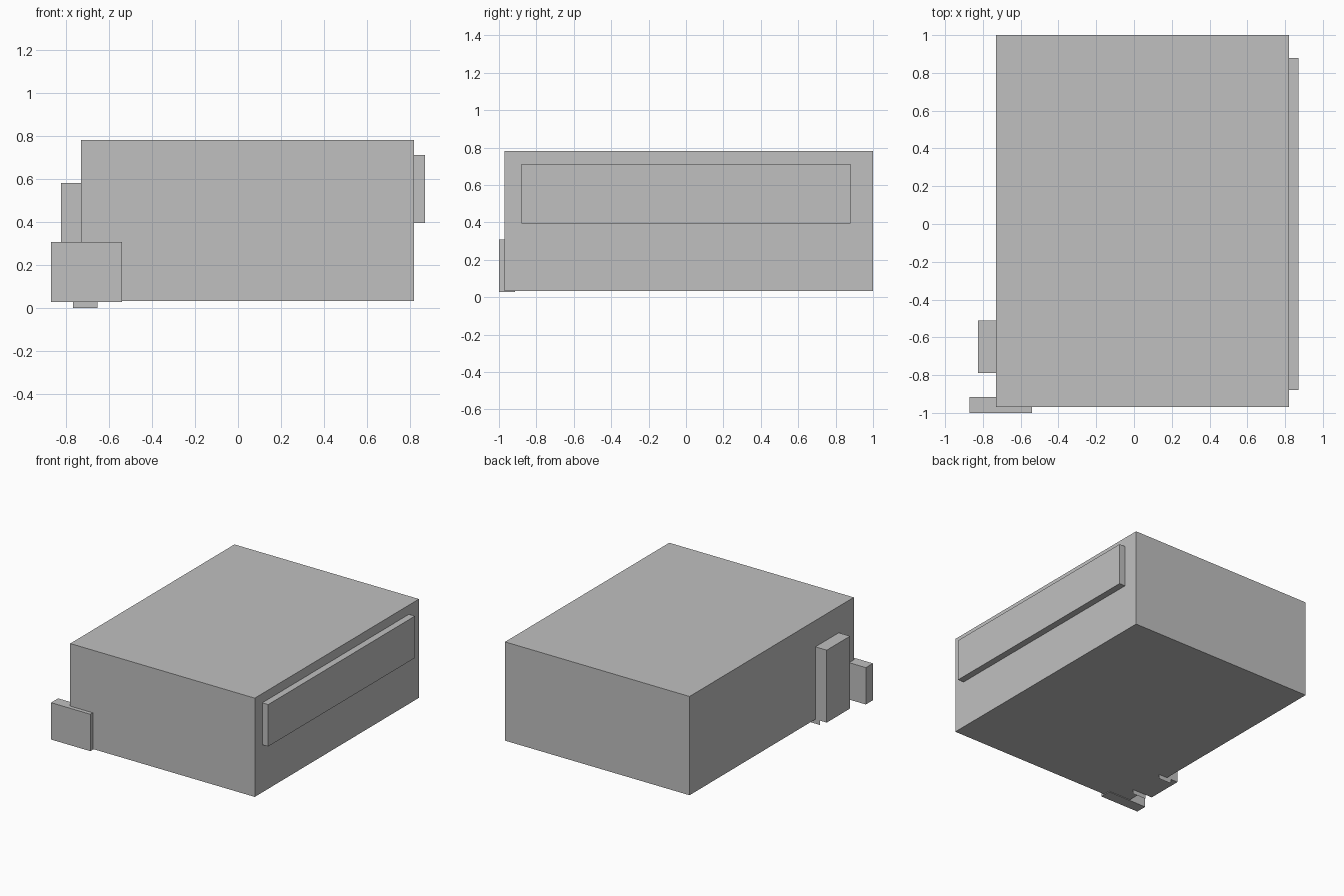
import bpy
import bmesh

default = bpy.data.objects.get("Cube")
if default:
    bpy.data.objects.remove(default, do_unlink=True)

grey = bpy.data.materials.new("light grey")
grey.use_nodes = True
colour = (0.527, 0.527, 0.527, 1)
grey.diffuse_color = colour
grey.node_tree.nodes["Principled BSDF"].inputs["Base Color"].default_value = colour


def add_mesh(name, bm):
    mesh = bpy.data.meshes.new(name)
    bm.to_mesh(mesh)
    bm.free()
    mesh.materials.append(grey)
    obj = bpy.data.objects.new(name, mesh)
    bpy.context.collection.objects.link(obj)
    return obj


def box(name, xs, ys, zs):
    """Box spanning the given (low, high) limits on each axis."""
    bm = bmesh.new()
    bmesh.ops.create_cube(bm, size=1)
    for v in bm.verts:
        v.co = [lim[0] if c < 0 else lim[1] for c, lim in zip(v.co, (xs, ys, zs))]
    return add_mesh(name, bm)


def sheet(name, xs, y, zs):
    """Thin upright sheet facing along y."""
    bm = bmesh.new()
    corners = [(xs[0], zs[0]), (xs[1], zs[0]), (xs[1], zs[1]), (xs[0], zs[1])]
    bm.faces.new([bm.verts.new((x, y, z)) for x, z in corners])
    return add_mesh(name, bm)


# Main housing
box("main_body", (-0.73, 0.82), (-0.97, 1.0), (0.033, 0.783))

# Long raised panel on one side
box("side_rail", (0.82, 0.87), (-0.88, 0.88), (0.395, 0.713))

# Upright block on the opposite side
box("side_block", (-0.825, -0.73), (-0.79, -0.51), (0.033, 0.583))

# Small plate overlapping the front corner
box("front_plate", (-0.87, -0.54), (-1.0, -0.915), (0.028, 0.308))

# Thin feet hanging below the two ends of the side block
for end, y in (("front", -0.79), ("back", -0.51)):
    sheet(end + "_foot", (-0.768, -0.655), y, (0.0, 0.033))
